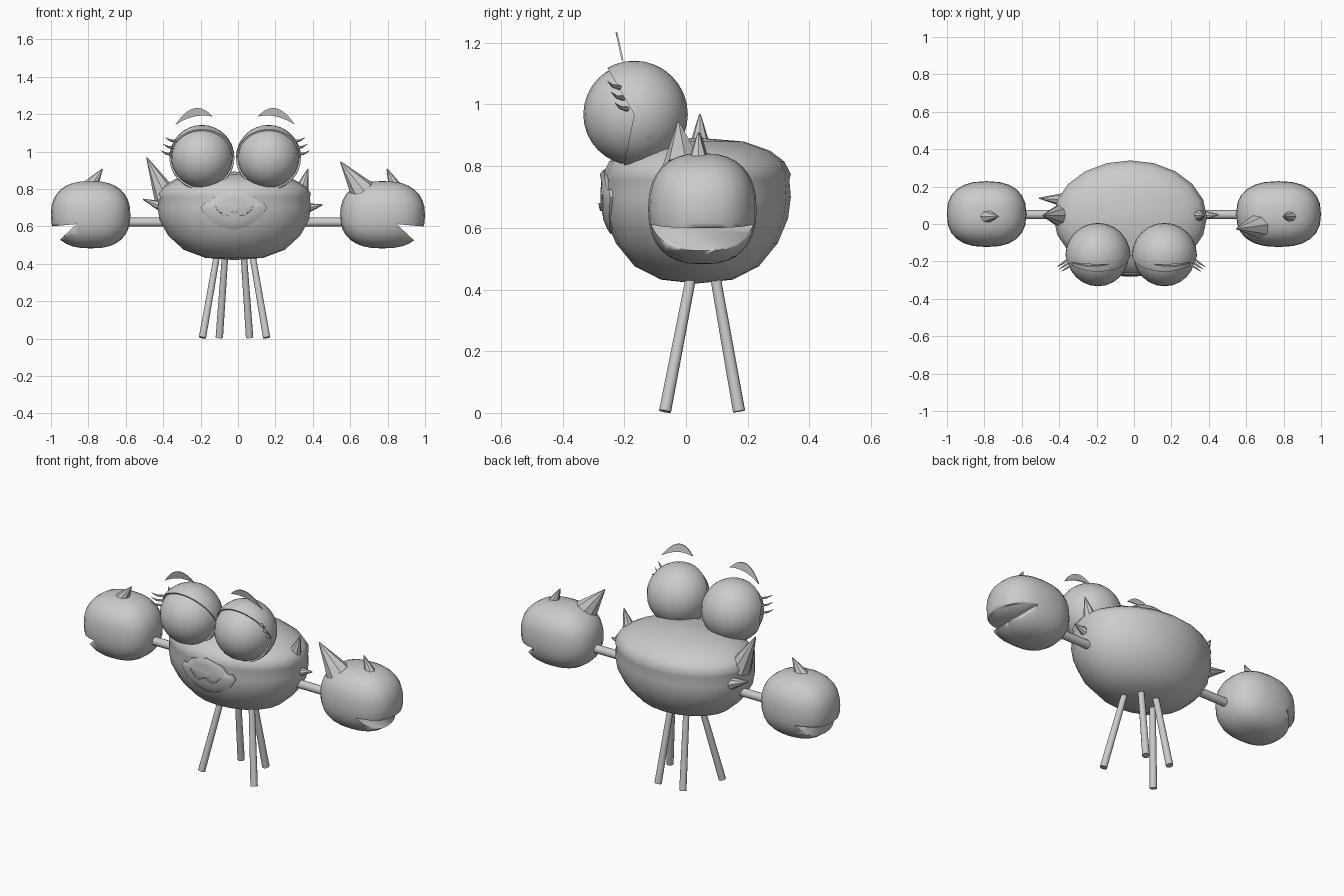
import bpy, bmesh, math
from mathutils import Vector

cube = bpy.data.objects.get("Cube")
if cube:
    bpy.data.objects.remove(cube, do_unlink=True)

grey = bpy.data.materials.new("plain grey")
grey.use_nodes = True
grey.diffuse_color = (0.6, 0.6, 0.6, 1)
grey.node_tree.nodes["Principled BSDF"].inputs["Base Color"].default_value = (0.6, 0.6, 0.6, 1)


def finish(name, bm, angle=40):
    """Turn a bmesh into a smooth, grey object."""
    bmesh.ops.recalc_face_normals(bm, faces=bm.faces)
    mesh = bpy.data.meshes.new(name)
    bm.to_mesh(mesh)
    bm.free()
    mesh.materials.append(grey)
    obj = bpy.data.objects.new(name, mesh)
    bpy.context.collection.objects.link(obj)
    bpy.ops.object.select_all(action='DESELECT')
    obj.select_set(True)
    bpy.context.view_layer.objects.active = obj
    bpy.ops.object.shade_smooth_by_angle(angle=math.radians(angle))
    return obj


def rod(name, a, b, r1, r2, sides=10):
    """Tapered rod or spike between two points."""
    a, b = Vector(a), Vector(b)
    bm = bmesh.new()
    bmesh.ops.create_cone(bm, cap_ends=True, segments=sides, radius1=r1, radius2=r2,
                          depth=(b - a).length)
    turn = (b - a).to_track_quat('Z', 'Y').to_matrix()
    for v in bm.verts:
        v.co = turn @ v.co + (a + b) / 2
    return finish(name, bm)


def bridge_rings(bm, rings):
    for lower, upper in zip(rings, rings[1:]):
        n = len(lower)
        for i in range(n):
            bm.faces.new((lower[i], lower[(i + 1) % n], upper[(i + 1) % n], upper[i]))


# Body: a bowl with a shallow rim under the domed shell
CX, CY, AX, AY = -0.02, 0.035, 0.41, 0.305
PROFILE = [(0.02, .42), (.38, .432), (.66, .475), (.86, .55), (.97, .63), (1, .7),
           (.985, .755), (1, .775), (.93, .815), (.78, .85), (.5, .88), (.02, .892)]
SIDES = 20
bm = bmesh.new()
rings = [[bm.verts.new((CX + AX * r * math.cos(math.tau * i / SIDES),
                        CY + AY * r * math.sin(math.tau * i / SIDES), z))
          for i in range(SIDES)] for r, z in PROFILE]
bridge_rings(bm, rings)
bm.faces.new(rings[0])
bm.faces.new(rings[-1])
finish("body", bm, 60)


def front_y(x, z):
    """Depth of the body's front at a given place."""
    for (r0, z0), (r1, z1) in zip(PROFILE, PROFILE[1:]):
        if z0 <= z <= z1:
            r = r0 + (r1 - r0) * (z - z0) / (z1 - z0)
            return CY - AY * math.sqrt(max(r * r - ((x - CX) / AX) ** 2, 0))
    return CY


# Mouth: raised lips that follow the body, with a fuller upper half
LIPS = [(-.2, .7), (-.18, .725), (-.15, .725), (-.12, .765), (-.02, .79), (.08, .765),
        (.11, .725), (.14, .725), (.155, .7), (.12, .645), (.05, .6), (-.025, .58),
        (-.1, .6), (-.165, .645)]


def lip_vert(bm, p, scale, lift):
    x = -.02 + (p[0] + .02) * scale
    z = .69 + (p[1] - .69) * scale
    y = front_y(x, z) - lift
    if z > .73 and lift > 0:
        y = min(y, -.262)
    return bm.verts.new((x, y, z))


bm = bmesh.new()
lip_rings = [[lip_vert(bm, p, s, lift) for p in LIPS]
             for s, lift in ((1, -.02), (1, .005), (.85, .009), (.6, .009), (.3, .009), (.02, .009))]
bridge_rings(bm, lip_rings)
bm.faces.new(lip_rings[-1])
finish("mouth", bm)

# Smile line across the lips
bm = bmesh.new()
rows = []
for i in range(13):
    t = i / 6 - 1
    x, z = -.02 + .1 * t, .665 + .025 * t * t + .012 * math.cos(t * 6)
    y = front_y(x, z)
    rows.append([bm.verts.new((x, y + dy, z + dz))
                 for dy, dz in ((0, -.005), (-.016, -.004), (-.016, .004), (0, .005))])
bridge_rings(bm, rows)
finish("lip_line", bm)


def ball(bm, center, radius):
    bmesh.ops.create_uvsphere(bm, u_segments=24, v_segments=16, radius=radius)
    bmesh.ops.translate(bm, vec=center, verts=bm.verts)


# Eyes, each with two lids, three lashes and a brow
for side, ex in (("right", -.193), ("left", .163)):
    out = -1 if side == "right" else 1
    center = Vector((ex, -.168, .968))
    bm = bmesh.new()
    ball(bm, center, .165)
    finish(side + "_eyeball", bm)
    for lid, normal in (("upper", (0, .87, .5)), ("lower", (0, .98, -.2))):
        bm = bmesh.new()
        ball(bm, center, .174)
        bmesh.ops.bisect_plane(bm, geom=bm.verts[:] + bm.edges[:] + bm.faces[:],
                               plane_co=center, plane_no=normal, clear_inner=True)
        bmesh.ops.holes_fill(bm, edges=[e for e in bm.edges if e.is_boundary], sides=0)
        finish(f"{side}_{lid}_lid", bm)
    for i in range(3):
        z = .985 + .035 * i
        root = Vector((ex + out * (.162 - .012 * i), -.19 - .012 * i, z))
        bend = root + Vector((out * .03, -.022, .004))
        tip = bend + Vector((out * .028, -.018, .016))
        rod(f"{side}_lash_root_{i}", root, bend, .008, .006, 6)
        rod(f"{side}_lash_tip_{i}", bend, tip, .006, .001, 6)

    # Brow: thin crescent leaf, leaning slightly forward at the top
    bm = bmesh.new()
    rows = []
    for i in range(11):
        t = i / 5 - 1
        x = ex + out * (.042 + .098 * t)
        low = 1.187 - .022 * t - .022 * t * t
        high = low + .042 * (1 - t * t) + .002
        rows.append([bm.verts.new((x, -.205 - .22 * (z - 1.14) + dy, z))
                     for z, dy in ((low, .003), (low, -.003), (high, -.003), (high, .003))])
    bridge_rings(bm, rows)
    bm.faces.new(rows[0])
    bm.faces.new(rows[-1])
    finish(side + "_brow", bm)

# Legs: outer pair forward, inner pair back
for name, foot, top in (("front_right_leg", (-.19, -.068), (-.11, .02)),
                        ("back_right_leg", (-.10, .172), (-.068, .092)),
                        ("back_left_leg", (.062, .172), (.03, .092)),
                        ("front_left_leg", (.153, -.068), (.075, .02))):
    rod(name, (*foot, .005), (*top, .46), .02, .017, 12)


def rounded(value, power):
    return math.copysign(abs(value) ** power, value)


# Claws: boxy balls with a wedge-shaped bite
for side, out, cx, half in (("right", -1, -.788, .213), ("left", 1, .773, .227)):
    bm = bmesh.new()
    ball(bm, (0, 0, 0), 1)
    for v in bm.verts:
        p = v.co.copy()
        flat = math.hypot(p.x, p.y)
        ring = rounded(flat, .8) / flat if flat > 1e-5 else 0
        across = rounded(p.x / flat, .82) * flat * ring if flat > 1e-5 else 0
        depth = rounded(p.y / flat, .82) * flat * ring if flat > 1e-5 else 0
        height = rounded(p.z, .85)
        v.co = (cx + half * across, .053 + .176 * depth,
                .66 + (.182 if height > 0 else .178) * height)
    claw = finish(side + "_claw", bm)

    bm = bmesh.new()
    bite = [(cx + out * -.075 * -1, .612), (cx + out * .3, .592), (cx + out * .3, .5),
            (cx + out * .165, .528)]
    rows = [[bm.verts.new((x, y, z)) for x, z in bite] for y in (-.3, .4)]
    bridge_rings(bm, rows)
    bm.faces.new(rows[0])
    bm.faces.new(rows[1])
    cutter = finish(side + "_bite_cutter", bm)
    cutter.hide_render = True
    cut = claw.modifiers.new("bite", 'BOOLEAN')
    cut.operation = 'DIFFERENCE'
    cut.solver = 'EXACT'
    cut.object = cutter
    bpy.context.view_layer.objects.active = claw
    bpy.ops.object.modifier_apply(modifier=cut.name)
    bpy.data.objects.remove(cutter, do_unlink=True)
    rod(side + "_arm", (out * .36, .05, .622), (out * .62, .05, .622), .024, .024, 12)

# Spikes on the shell and claws
for name, base, tip, radius in (
        ("right_shell_spike", (-.385, .045, .76), (-.488, .045, .968), .066),
        ("left_shell_spike", (.332, .045, .77), (.375, .045, .908), .045),
        ("right_rim_spike", (-.39, .13, .70), (-.508, .138, .745), .034),
        ("left_rim_spike", (.36, .045, .695), (.452, .05, .715), .03),
        ("right_claw_spike", (-.80, .04, .80), (-.725, .04, .907), .048),
        ("left_claw_big_spike", (.665, -.01, .79), (.548, -.025, .945), .07),
        ("left_claw_small_spike", (.85, .04, .79), (.796, .04, .908), .042)):
    rod(name, base, tip, radius, .003, 8)
